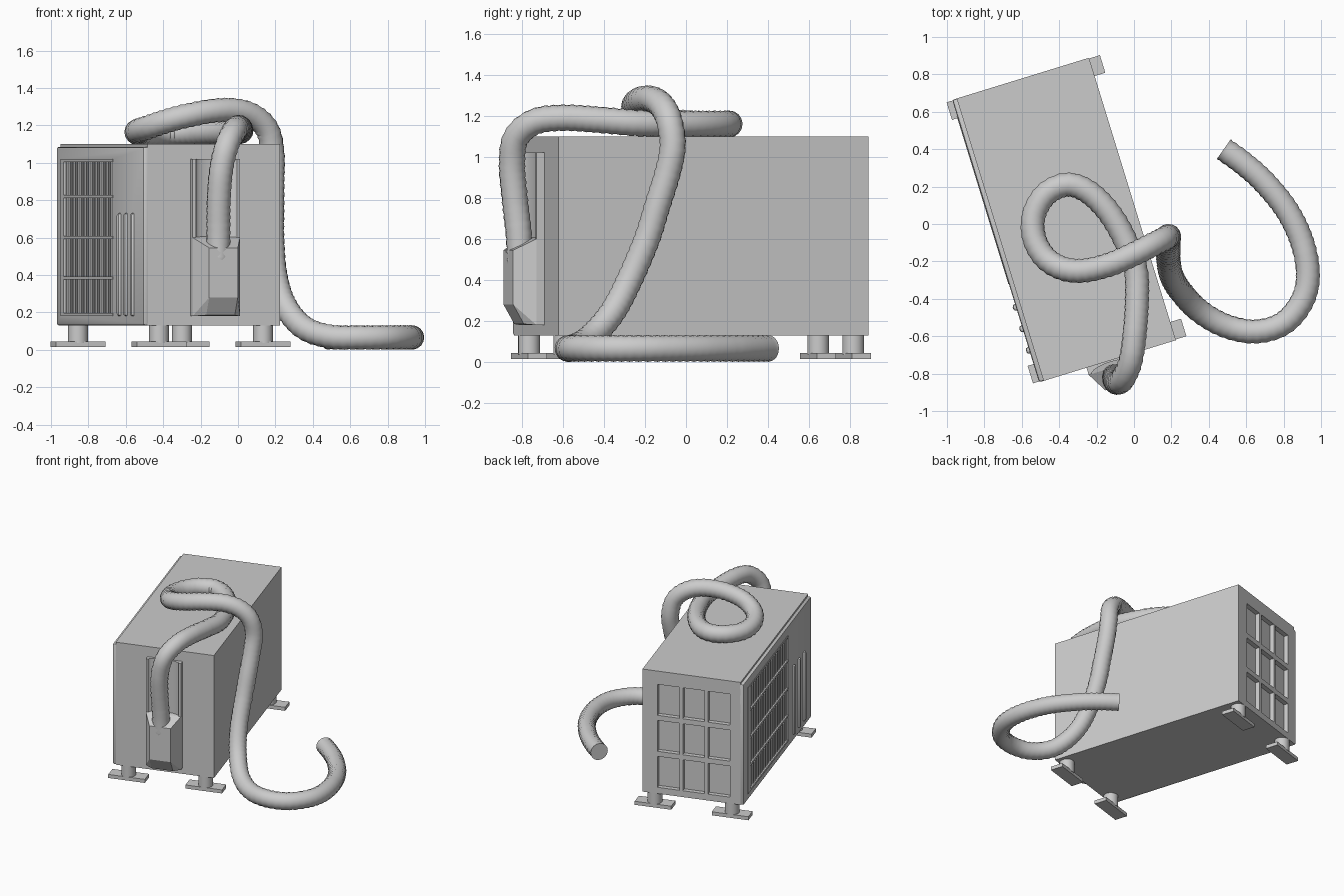
import bpy, bmesh, math
from mathutils import Matrix, Vector

if "Cube" in bpy.data.objects:
    bpy.data.objects.remove(bpy.data.objects["Cube"])

# Cabinet frame: u across the width, v along the length, turned about z
M = Matrix.Translation((-0.3715, 0.022, 0)) @ Matrix.Rotation(math.radians(17.1), 4, 'Z')


def finish(bm, name):
    bmesh.ops.recalc_face_normals(bm, faces=bm.faces)
    me = bpy.data.meshes.new(name)
    bm.to_mesh(me)
    bm.free()
    ob = bpy.data.objects.new(name, me)
    bpy.context.collection.objects.link(ob)
    ob.matrix_world = M
    return ob


def activate(ob):
    bpy.ops.object.select_all(action='DESELECT')
    ob.select_set(True)
    bpy.context.view_layer.objects.active = ob


def smooth(ob, angle=35):
    activate(ob)
    bpy.ops.object.shade_smooth_by_angle(angle=math.radians(angle))


def boxes(name, ranges, bevel=0, segments=2):
    """One object from (u0, u1, v0, v1, z0, z1) blocks."""
    bm = bmesh.new()
    for u0, u1, v0, v1, z0, z1 in ranges:
        mat = Matrix.Translation(((u0 + u1) / 2, (v0 + v1) / 2, (z0 + z1) / 2)) \
            @ Matrix.Diagonal((u1 - u0, v1 - v0, z1 - z0, 1))
        bmesh.ops.create_cube(bm, size=1, matrix=mat)
    if bevel:
        bmesh.ops.bevel(bm, geom=bm.edges[:], offset=bevel, segments=segments,
                        profile=0.5, affect='EDGES')
    return finish(bm, name)


def cut(ob, ranges):
    tool = boxes("cutter", ranges)
    tool.hide_render = True
    mod = ob.modifiers.new("cut", 'BOOLEAN')
    mod.operation, mod.solver, mod.object = 'DIFFERENCE', 'EXACT', tool
    bpy.context.view_layer.update()
    activate(ob)
    bpy.ops.object.modifier_apply(modifier=mod.name)
    bpy.data.objects.remove(tool)


# Cabinet with nine square recesses in the rear end
cabinet = boxes("cabinet", [(-0.36, 0.38, -0.79, 0.79, 0.13, 1.10)])
cut(cabinet, [(u, u + 0.165, 0.755, 0.85, z, z + 0.245)
              for u in (-0.28, -0.09, 0.10) for z in (0.18, 0.465, 0.75)])

# Grille side panel with rounded edges and a recess
panel = boxes("grille_panel", [(-0.385, -0.345, -0.79, 0.79, 0.13, 1.085)], 0.012)
cut(panel, [(-0.45, -0.355, -0.235, 0.70, 0.18, 1.02)])
smooth(panel)

# Grille: vertical slats and horizontal bars
n = 22
boxes("grille_slats", [(-0.378, -0.35, v - 0.008, v + 0.008, 0.18, 1.02)
                       for v in (-0.215 + 0.84 * i / (n - 1) for i in range(n))])
boxes("grille_bars", [(-0.388, -0.352, -0.24, 0.65, z - 0.008, z + 0.008)
                      for z in (0.188, 0.385, 0.60, 0.82, 1.012)]
      + [(-0.388, -0.352, 0.645, 0.70, 0.18, 1.02)])

# Three raised vertical ribs beside the grille
smooth(boxes("side_ribs", [(-0.402, -0.37, v - 0.018, v + 0.018, 0.18, 0.73)
                           for v in (-0.37, -0.49, -0.61)], 0.013))

# Feet: plate, raised pad and round post
for side, u in (("left", -0.28), ("right", 0.302)):
    for end, v in (("front", -0.737), ("rear", 0.737)):
        boxes(f"{end}_{side}_foot_plate", [(u - 0.138, u + 0.138, v - 0.049, v + 0.049, 0.015, 0.043)])
        bm = bmesh.new()
        bmesh.ops.create_cone(bm, cap_ends=True, segments=24, radius1=0.053, radius2=0.053,
                              depth=0.10, matrix=Matrix.Translation((u, v, 0.085)))
        smooth(finish(bm, f"{end}_{side}_foot_post"))

# Exhaust duct: concave upper trough on the front end
arc = [(0.0125 - 0.115 * math.cos(a), -0.83 + 0.032 * math.sin(a))
       for a in (math.pi * i / 12 for i in range(13))]
outline = [(-0.12, -0.78), (-0.12, -0.83)] + arc + [(0.145, -0.83), (0.145, -0.78)]
bm = bmesh.new()
face = bm.faces.new([bm.verts.new((u, v, 0.50)) for u, v in outline])
ext = bmesh.ops.extrude_face_region(bm, geom=[face])
bmesh.ops.translate(bm, vec=(0, 0, 0.52),
                    verts=[g for g in ext["geom"] if isinstance(g, bmesh.types.BMVert)])
smooth(finish(bm, "duct_trough"))

# Exhaust duct: tapered lower hood
bm = bmesh.new()
for u, uf in ((-0.12, -0.06), (0.145, 0.10)):
    for p in ((u, -0.78, 0.18), (u, -0.83, 0.18), (u, -0.78, 0.61), (u, -0.83, 0.60),
              (uf, -0.935, 0.545), (uf, -0.935, 0.28), (uf, -0.88, 0.185)):
        bm.verts.new(p)
bmesh.ops.convex_hull(bm, input=bm.verts[:])
bmesh.ops.dissolve_limit(bm, angle_limit=0.02, verts=bm.verts[:], edges=bm.edges[:])
finish(bm, "duct_hood")

# Hose centreline: up from the hood, loop on the lid, down the side, along the floor
path = [Vector(p) for p in (
    (-.105, -.81, .48), (-.105, -.815, .62), (-.103, -.835, .80), (-.09, -.848, .96),
    (-.06, -.83, 1.09), (-.02, -.74, 1.17), (.002, -.60, 1.19), (.015, -.42, 1.18),
    (.01, -.25, 1.165), (-.05, -.08, 1.16), (-.14, .07, 1.16), (-.25, .175, 1.16),
    (-.36, .21, 1.16), (-.47, .16, 1.16), (-.535, .05, 1.16), (-.535, -.07, 1.17),
    (-.48, -.175, 1.19), (-.39, -.235, 1.22), (-.28, -.25, 1.25), (-.14, -.22, 1.277),
    (-.01, -.165, 1.28), (.09, -.115, 1.245), (.16, -.08, 1.17), (.185, -.065, 1.05),
    (.185, -.09, .92), (.184, -.14, .76), (.184, -.19, .60), (.20, -.275, .40),
    (.25, -.36, .24), (.35, -.465, .12), (.49, -.545, .071), (.65, -.575, .066),
    (.80, -.53, .066), (.90, -.41, .066), (.93, -.27, .066), (.90, -.10, .066),
    (.82, .07, .066), (.70, .22, .066), (.59, .32, .066), (.48, .40, .066))]

# Dense smooth samples, then even steps along the length
dense = []
for i in range(len(path) - 1):
    p0, p1, p2, p3 = (path[max(i - 1, 0)], path[i], path[i + 1], path[min(i + 2, len(path) - 1)])
    for k in range(30):
        t = k / 30
        dense.append(0.5 * (2 * p1 + (p2 - p0) * t + (2 * p0 - 5 * p1 + 4 * p2 - p3) * t * t
                            + (3 * p1 - p0 - 3 * p2 + p3) * t ** 3))
dense.append(path[-1])
steps, run = [dense[0]], 0.0
for a, b in zip(dense, dense[1:]):
    run += (b - a).length
    if run >= 0.018:
        steps.append(b)
        run = 0.0

# Corrugated hose
cu = bpy.data.curves.new("hose", 'CURVE')
cu.dimensions = '3D'
cu.bevel_depth = 1.0
cu.bevel_resolution = 6
cu.use_fill_caps = True
cu.twist_mode = 'MINIMUM'
sp = cu.splines.new('POLY')
sp.points.add(len(steps) - 1)
for i, (pt, p) in enumerate(zip(sp.points, steps)):
    pt.co = (*p, 1)
    pt.radius = 0.0655 if i % 2 else 0.0615
hose = bpy.data.objects.new("hose", cu)
bpy.context.collection.objects.link(hose)
activate(hose)
bpy.ops.object.convert(target='MESH')
smooth(bpy.context.view_layer.objects.active, 40)
